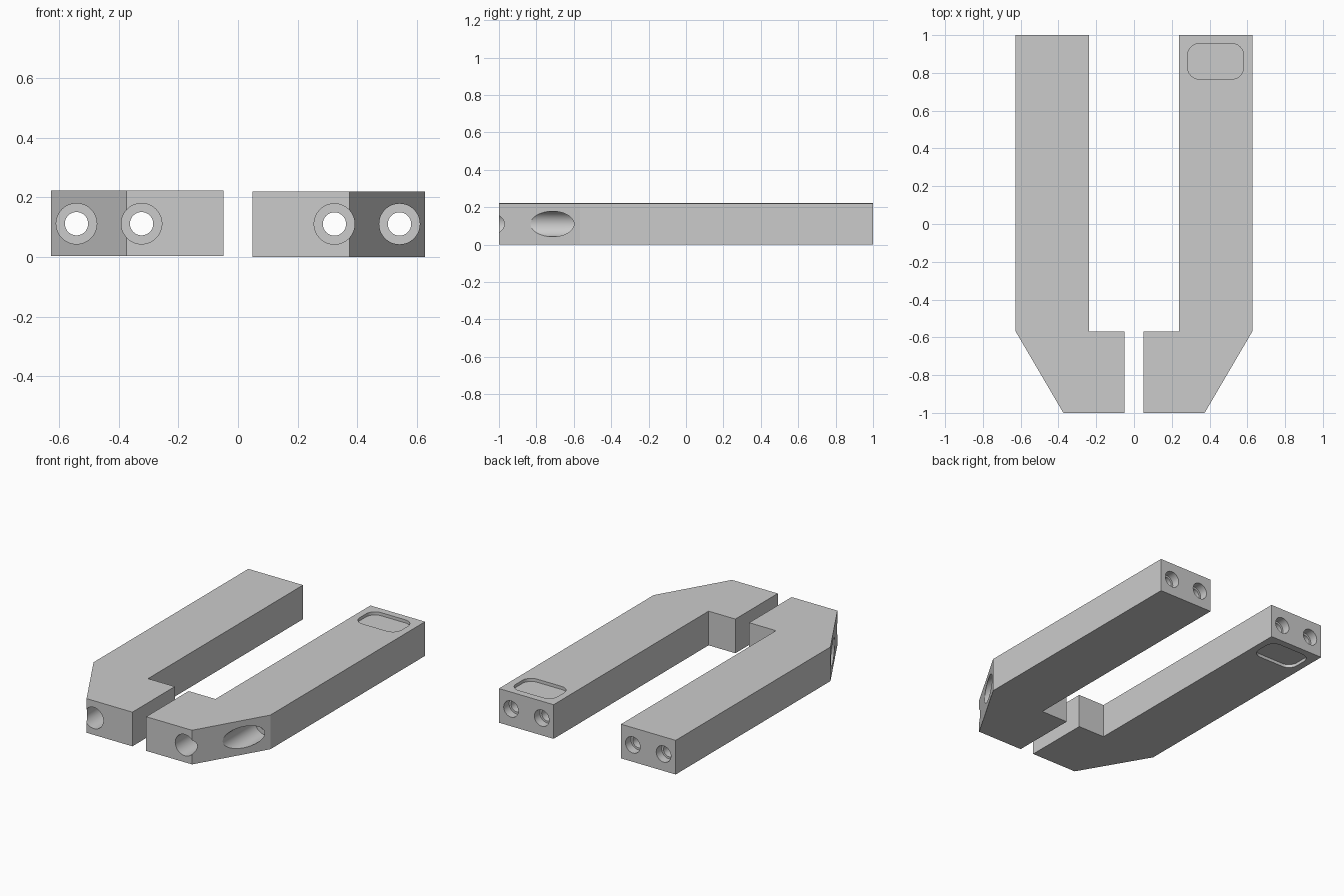
import bpy, bmesh
from math import cos, sin, pi

if "Cube" in bpy.data.objects:
    bpy.data.objects.remove(bpy.data.objects["Cube"])

H = 0.219          # jaw thickness
LIFT = 0.003       # left jaw sits slightly higher


def prism(bm, pts, z0, z1):
    """Extrude a counter-clockwise xy outline from z0 to z1."""
    face = bm.faces.new([bm.verts.new((x, y, z0)) for x, y in pts])
    out = bmesh.ops.extrude_face_region(bm, geom=[face])
    top = [g for g in out["geom"] if isinstance(g, bmesh.types.BMVert)]
    bmesh.ops.translate(bm, verts=top, vec=(0, 0, z1 - z0))


def stepped_bore(bm, x, z, profile, n=48):
    """Lathe (y, radius) steps around an axis parallel to y."""
    rings = [[bm.verts.new((x + r * cos(2 * pi * i / n), y, z + r * sin(2 * pi * i / n)))
              for i in range(n)] for y, r in profile]
    for a, b in zip(rings, rings[1:]):
        for i in range(n):
            j = (i + 1) % n
            bm.faces.new((a[i], a[j], b[j], b[i]))
    bm.faces.new(rings[0])
    bm.faces.new(rings[-1])


def rounded_rect(x0, x1, y0, y1, r, n=10):
    pts = []
    for k, (cx, cy) in enumerate([(x1 - r, y1 - r), (x0 + r, y1 - r),
                                  (x0 + r, y0 + r), (x1 - r, y0 + r)]):
        for i in range(n + 1):
            a = pi / 2 * (k + i / n)
            pts.append((cx + r * cos(a), cy + r * sin(a)))
    return pts


def finish(bm, name):
    bmesh.ops.recalc_face_normals(bm, faces=bm.faces[:])
    me = bpy.data.meshes.new(name)
    bm.to_mesh(me)
    bm.free()
    ob = bpy.data.objects.new(name, me)
    bpy.context.collection.objects.link(ob)
    return ob


# right jaw: straight arm with inward foot and chamfered outer corner
bm = bmesh.new()
prism(bm, [(0.049, -1), (0.374, -1), (0.627, -0.568), (0.627, 1),
           (0.239, 1), (0.239, -0.57), (0.049, -0.57)], 0, H)
right_jaw = finish(bm, "right_jaw")

# cutter: two through bores, counterbored both ends, plus the shallow pocket
bm = bmesh.new()
for x in (0.323, 0.541):
    stepped_bore(bm, x, H / 2 + 0.001, [(-1.1, 0.068), (-0.5, 0.068), (-0.5, 0.039),
                                        (0.945, 0.039), (0.945, 0.052), (1.1, 0.052)])
prism(bm, rounded_rect(0.284, 0.58, 0.767, 0.955, 0.062), H - 0.02, H + 0.1)
cutter = finish(bm, "bore_and_pocket_cutter")
cutter.hide_render = True

# cut, bake and shade
mod = right_jaw.modifiers.new("bores", "BOOLEAN")
mod.object, mod.operation, mod.solver = cutter, "DIFFERENCE", "EXACT"
bpy.context.view_layer.objects.active = right_jaw
right_jaw.select_set(True)
bpy.ops.object.modifier_apply(modifier=mod.name)
bpy.data.objects.remove(cutter)
bpy.ops.object.shade_smooth_by_angle()

# left jaw: the same part flipped half a turn about y, pocket facing down
left_jaw = right_jaw.copy()
left_jaw.name = "left_jaw"
left_jaw.rotation_euler = (0, pi, 0)
left_jaw.location = (0, 0, H + LIFT)
bpy.context.collection.objects.link(left_jaw)
